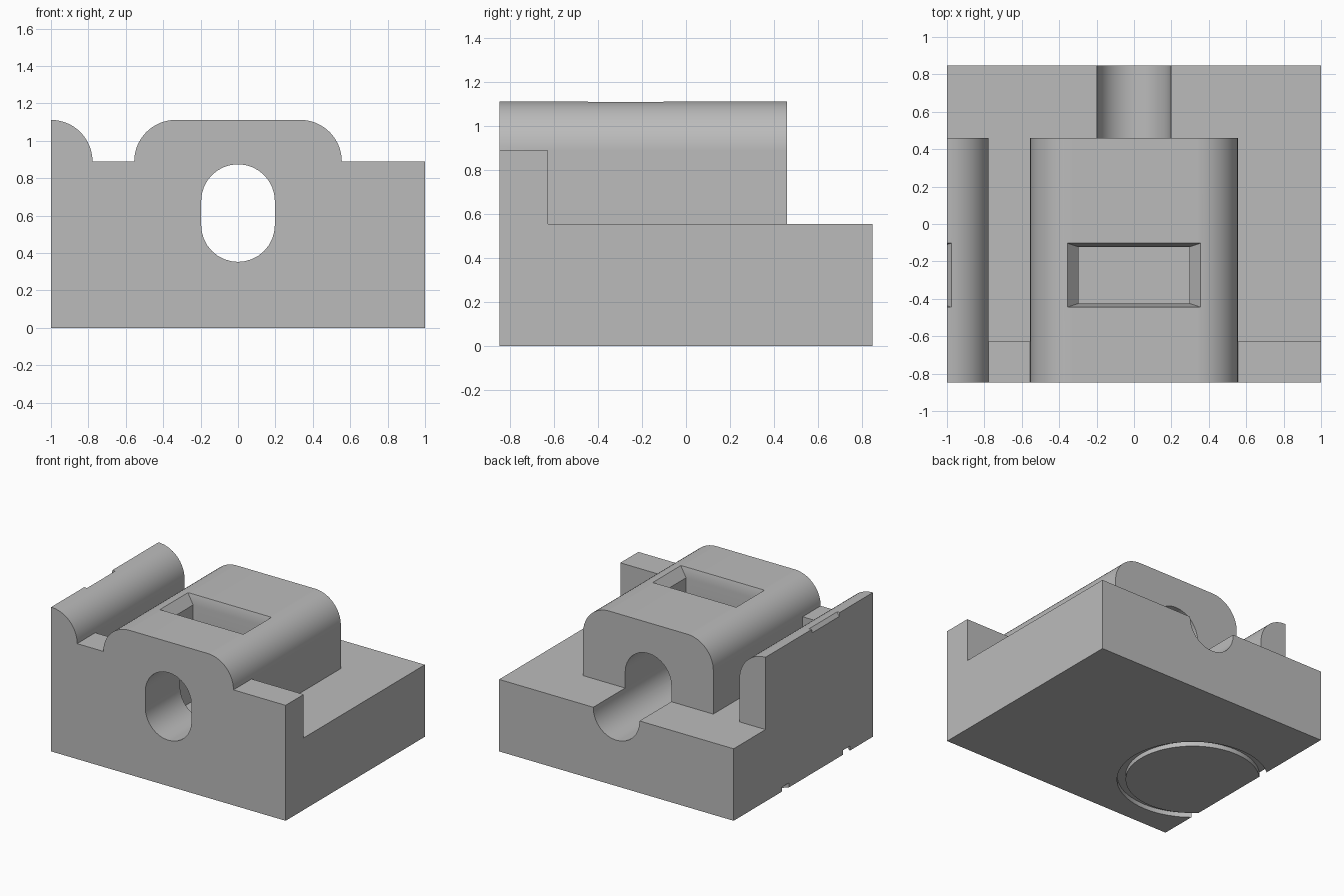
import bpy
import bmesh
from math import sin, cos, pi, radians

cube = bpy.data.objects.get("Cube")
if cube:
    bpy.data.objects.remove(cube, do_unlink=True)

grey = bpy.data.materials.new("plain_grey")
grey.use_nodes = True
colour = (0.5, 0.5, 0.5, 1)
grey.diffuse_color = colour
grey.node_tree.nodes["Principled BSDF"].inputs["Base Color"].default_value = colour

HALF_Y = 0.848
BASE_TOP, LIP_TOP = 0.555, 0.89
PITCH, ROUND, FLAT = 1.333, 0.222, 0.333
BLOCK = FLAT + ROUND


def make_object(name, bm):
    bmesh.ops.recalc_face_normals(bm, faces=bm.faces)
    mesh = bpy.data.meshes.new(name)
    bm.to_mesh(mesh)
    bm.free()
    obj = bpy.data.objects.new(name, mesh)
    bpy.context.collection.objects.link(obj)
    mesh.materials.append(grey)
    return obj


def loft(name, rings):
    """Closed solid through matching rings of points."""
    bm = bmesh.new()
    loops = [[bm.verts.new(p) for p in ring] for ring in rings]
    n = len(loops[0])
    for a, b in zip(loops, loops[1:]):
        for i in range(n):
            j = (i + 1) % n
            bm.faces.new((a[i], a[j], b[j], b[i]))
    bm.faces.new(loops[0])
    bm.faces.new(loops[-1])
    return make_object(name, bm)


def extrude_y(name, profile, y0, y1):
    return loft(name, [[(x, y, z) for x, z in profile] for y in (y0, y1)])


def box(name, x0, x1, y0, y1, z0, z1):
    return extrude_y(name, [(x0, z0), (x1, z0), (x1, z1), (x0, z1)], y0, y1)


def arc(cx, cz, r, start, end, steps=16):
    angles = [radians(start + (end - start) * i / steps) for i in range(steps + 1)]
    return [(cx + r * cos(a), cz + r * sin(a)) for a in angles]


def cut(target, cutter):
    mod = target.modifiers.new("cut", "BOOLEAN")
    mod.operation = "DIFFERENCE"
    mod.solver = "EXACT"
    mod.object = cutter
    bpy.context.view_layer.objects.active = target
    bpy.ops.object.modifier_apply(modifier=mod.name)
    bpy.data.objects.remove(cutter, do_unlink=True)


# Body: front outline with a rounded block and part of its neighbour
profile = [(-1, 0), (1, 0), (1, LIP_TOP)]
profile += arc(FLAT, LIP_TOP, ROUND, 0, 90)
profile += arc(-FLAT, LIP_TOP, ROUND, 90, 180)
profile += arc(FLAT - PITCH, LIP_TOP, ROUND, 0, 90)
body = extrude_y("tile_body", profile, -HALF_Y, HALF_Y)

# Open gaps behind the front lip, and the low rear shelf
cut(body, box("left_gap", BLOCK, 1.2, -0.628, 0.6, BASE_TOP, 1.3))
cut(body, box("right_gap", BLOCK - PITCH, -BLOCK, -0.628, 0.6, BASE_TOP, 1.3))
cut(body, box("rear_shelf", -1.2, 1.2, 0.46, 1, BASE_TOP, 1.3))

# Long slot through the block, leaving a half-round channel in the shelf
slot = arc(0, 0.55, 0.197, 180, 360) + arc(0, 0.678, 0.197, 0, 180)
cut(body, extrude_y("slot", slot, -1, 1))

# Pockets with a flared mouth, one per block
MOUTH_Z, TOP_Z = 1.04, LIP_TOP + ROUND


def pocket_ring(cx, z, half_x, y0, y1):
    return [(cx - half_x, y0, z), (cx + half_x, y0, z),
            (cx + half_x, y1, z), (cx - half_x, y1, z)]


for cx in (0, -PITCH):
    cut(body, loft("pocket", [
        pocket_ring(cx, 0.3, 0.297, -0.425, -0.122),
        pocket_ring(cx, MOUTH_Z, 0.297, -0.425, -0.122),
        pocket_ring(cx, TOP_Z, 0.357, -0.445, -0.102),
        pocket_ring(cx, TOP_Z + 0.1, 0.357, -0.445, -0.102)]))

# Shallow ring groove underneath, running off the right edge
bm = bmesh.new()
cx, cy = -PITCH / 2, -0.155
section = [bm.verts.new((cx + r, cy, z)) for r, z in
           ((0.47, -0.1), (0.53, -0.1), (0.53, 0.035), (0.47, 0.035))]
edges = [bm.edges.new((section[i], section[(i + 1) % 4])) for i in range(4)]
bmesh.ops.spin(bm, geom=section + edges, cent=(cx, cy, 0), axis=(0, 0, 1),
               angle=2 * pi, steps=72, use_merge=True)
bmesh.ops.remove_doubles(bm, verts=bm.verts, dist=0.0001)
cut(body, make_object("ring_groove", bm))

# Smooth curves, crisp edges
for obj in bpy.context.selected_objects:
    obj.select_set(False)
body.select_set(True)
bpy.context.view_layer.objects.active = body
bpy.ops.object.shade_smooth_by_angle(angle=radians(25))
normals = body.modifiers.new("flat_normals", "WEIGHTED_NORMAL")
normals.keep_sharp = True
